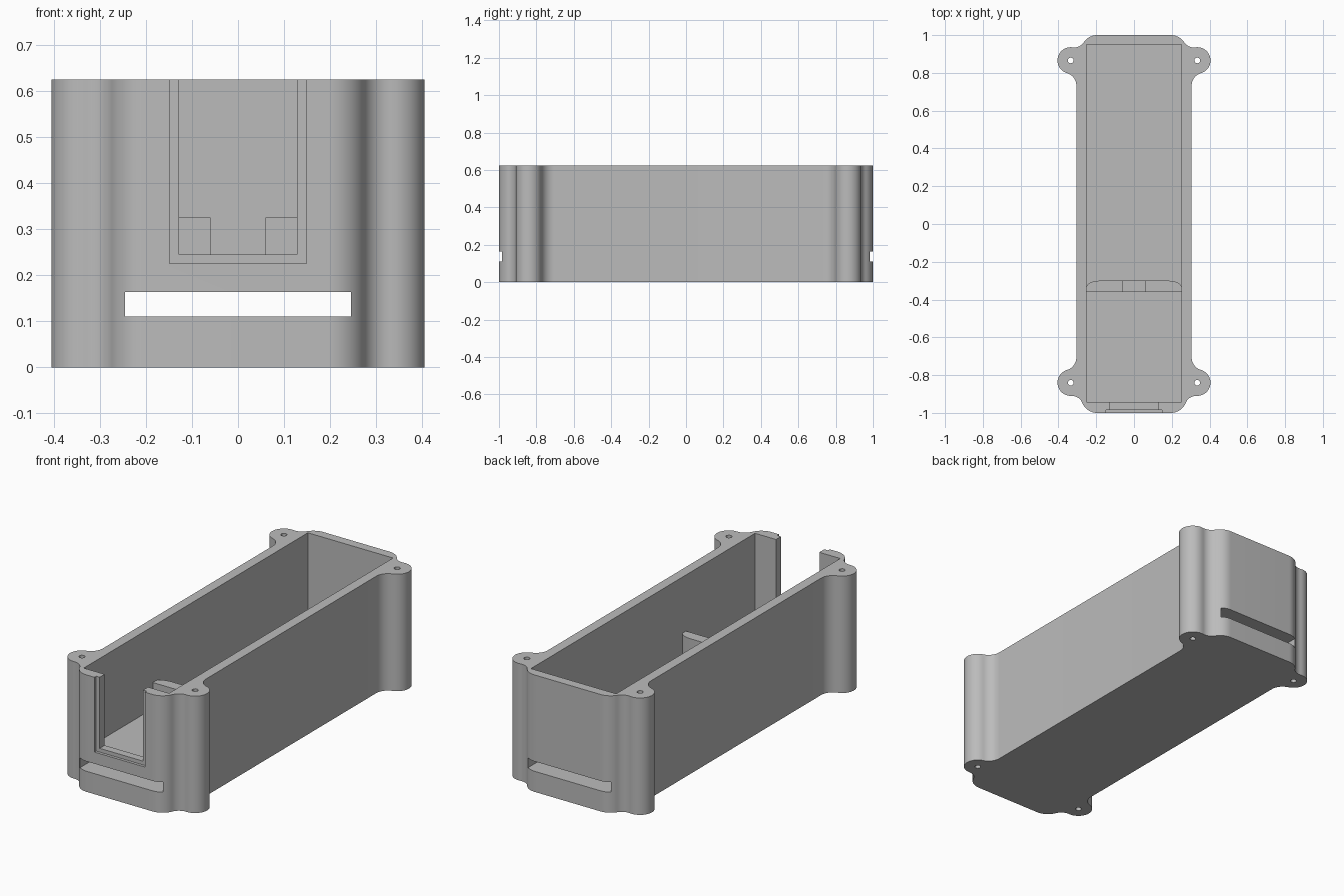
import bpy
import bmesh
from math import sin, cos, pi, tau, atan2
from mathutils import Vector

if "Cube" in bpy.data.objects:
    bpy.data.objects.remove(bpy.data.objects["Cube"])

HEIGHT = 0.625
FLOOR = 0.185
WALL_X = 0.305
CAVITY_X = 0.252
EAR_X, EAR_R = 0.335, 0.07
EAR_BACK, EAR_FRONT = 0.866, -0.84
CORNER_X, CORNER_R = 0.195, 0.085

grey = bpy.data.materials.new("plain grey")
grey.use_nodes = True
grey.diffuse_color = (0.5, 0.5, 0.5, 1)
grey.node_tree.nodes["Principled BSDF"].inputs["Base Color"].default_value = (0.5, 0.5, 0.5, 1)


def prism(name, outline, z0, z1):
    """Extrude a plan outline between two heights."""
    bm = bmesh.new()
    face = bm.faces.new([bm.verts.new((p[0], p[1], z0)) for p in outline])
    top = bmesh.ops.extrude_face_region(bm, geom=[face])["geom"]
    verts = [g for g in top if isinstance(g, bmesh.types.BMVert)]
    bmesh.ops.translate(bm, verts=verts, vec=(0, 0, z1 - z0))
    bmesh.ops.recalc_face_normals(bm, faces=bm.faces)
    mesh = bpy.data.meshes.new(name)
    bm.to_mesh(mesh)
    bm.free()
    mesh.materials.append(grey)
    obj = bpy.data.objects.new(name, mesh)
    bpy.context.collection.objects.link(obj)
    return obj


def box(name, half_x, y0, y1, z0, z1):
    return prism(name, [(-half_x, y0), (half_x, y0), (half_x, y1), (-half_x, y1)], z0, z1)


def activate(obj):
    bpy.ops.object.select_all(action="DESELECT")
    obj.select_set(True)
    bpy.context.view_layer.objects.active = obj


def cut(target, cutter):
    """Subtract a helper solid and discard it."""
    cutter.hide_render = True
    mod = target.modifiers.new("cut", "BOOLEAN")
    mod.operation = "DIFFERENCE"
    mod.solver = "EXACT"
    mod.object = cutter
    activate(target)
    bpy.ops.object.modifier_apply(modifier=mod.name)
    bpy.data.objects.remove(cutter)


def arc(centre, radius, start, end, steps=12):
    """Points along the arc between the directions of two points."""
    a = atan2(start.y - centre.y, start.x - centre.x)
    sweep = atan2(end.y - centre.y, end.x - centre.x) - a
    sweep = (sweep + pi) % tau - pi
    return [centre + Vector((cos(a + sweep * i / steps), sin(a + sweep * i / steps))) * radius
            for i in range(steps + 1)]


def corner(ear_y):
    """Quarter outline for y > 0: side wall, blended ear, rounded end corner."""
    ear = Vector((EAR_X, ear_y))
    # blend between the side wall and the ear
    f1 = Vector((WALL_X + 0.07, 0))
    f1.y = ear_y - ((EAR_R + 0.07) ** 2 - (f1.x - EAR_X) ** 2) ** 0.5
    t1 = f1.lerp(ear, 0.5)
    # blend between the ear and the end corner
    c = Vector((CORNER_X, 1 - CORNER_R))
    rc, re = CORNER_R + 0.06, EAR_R + 0.06
    d = (ear - c).length
    u = (ear - c) / d
    a = (rc * rc - re * re + d * d) / (2 * d)
    f2 = c + u * a + Vector((-u.y, u.x)) * (rc * rc - a * a) ** 0.5
    t2 = ear + (f2 - ear).normalized() * EAR_R
    t3 = c + (f2 - c).normalized() * CORNER_R
    outer = Vector((EAR_X + EAR_R, ear_y))
    pts = arc(f1, 0.07, Vector((WALL_X, f1.y)), t1)
    pts += arc(ear, EAR_R, t1, outer)[1:]
    pts += arc(ear, EAR_R, outer, t2)[1:]
    pts += arc(f2, 0.06, t2, t3)[1:]
    pts += arc(c, CORNER_R, t3, Vector((CORNER_X, 1)))[1:]
    return pts


# Case body: symmetric outline with four screw ears
back = corner(EAR_BACK)
front = [Vector((p.x, -p.y)) for p in corner(-EAR_FRONT)]
right_half = front[::-1] + back
outline = right_half + [Vector((-p.x, p.y)) for p in reversed(right_half)]
body = prism("case_body", outline, 0, HEIGHT)

# Open cavity, strap slot running through the base, stepped front opening
cut(body, box("cavity_cutter", CAVITY_X, -0.943, 0.95, FLOOR, 0.8))
cut(body, box("slot_cutter", 0.245, -1.2, 1.2, 0.11, 0.163))
cut(body, box("opening_cutter", 0.128, -1.2, -0.9, 0.245, 0.8))
cut(body, box("recess_cutter", 0.149, -1.2, -0.985, 0.225, 0.8))

# Screw holes
for x in (-EAR_X, EAR_X):
    for y in (EAR_FRONT, EAR_BACK):
        ring = [(x + 0.015 * cos(tau * i / 24), y + 0.015 * sin(tau * i / 24)) for i in range(24)]
        cut(body, prism("hole_cutter", ring, -0.1, 0.8))

# Low divider with rounded rear ends and a central notch
curve = [Vector((0.18 + 0.072 * sin(t * pi / 16), -0.335 + 0.035 * cos(t * pi / 16)))
         for t in range(9)]
half = curve + [Vector((CAVITY_X, -0.36))]
plan = half + [Vector((-p.x, p.y)) for p in reversed(half)]
divider = prism("divider", plan, FLOOR, 0.325)
cut(divider, box("notch_cutter", 0.06, -0.5, -0.2, 0.24, 0.5))

# Smooth the curved walls while keeping edges crisp
for obj in (body, divider):
    activate(obj)
    bpy.ops.object.shade_smooth_by_angle(angle=pi / 6)
